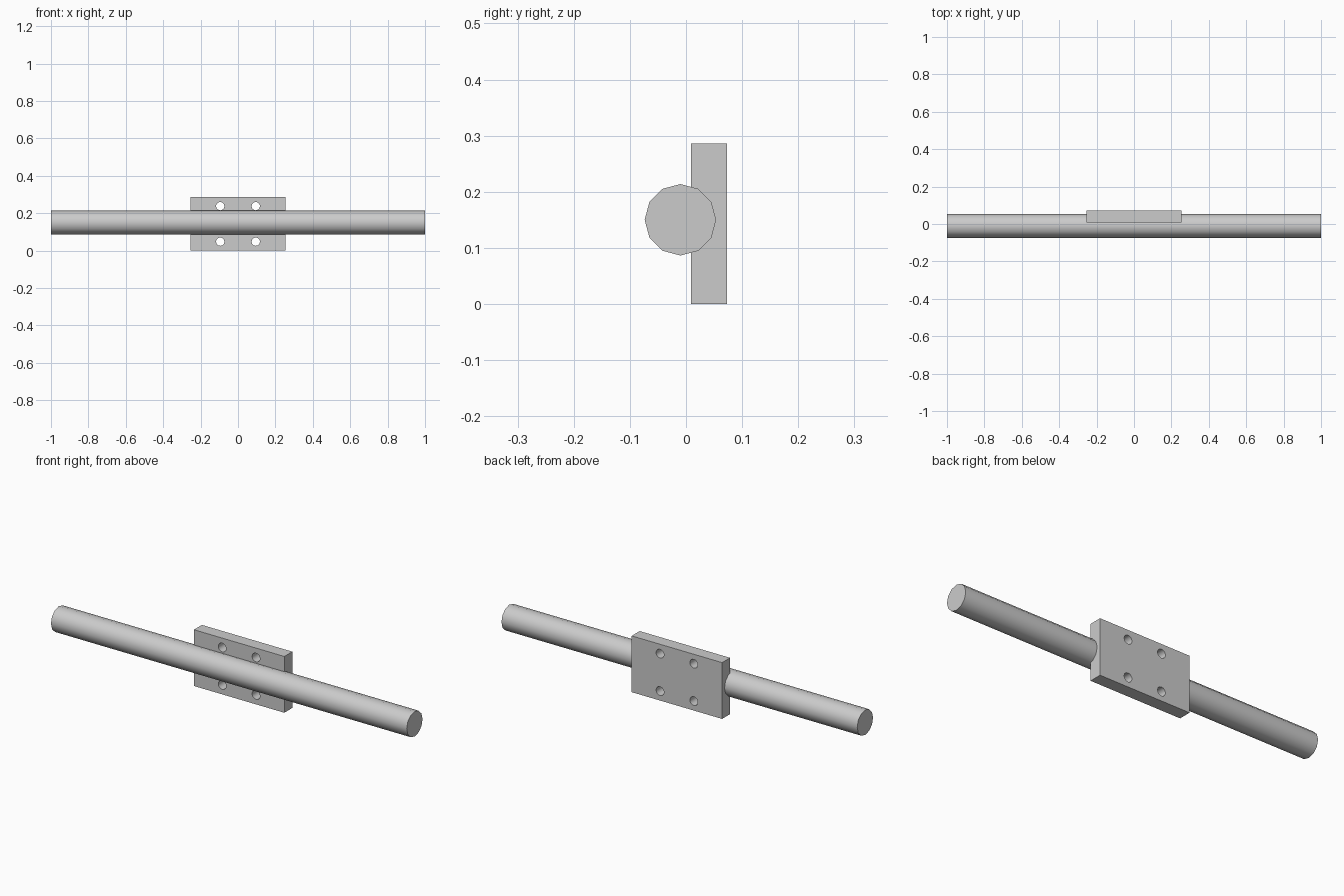
import bpy
import math

cube = bpy.data.objects.get("Cube")
if cube:
    bpy.data.objects.remove(cube, do_unlink=True)

# Single grey finish
grey = bpy.data.materials.new("plain grey")
grey.use_nodes = True
colour = (0.6, 0.6, 0.6, 1)
grey.diffuse_color = colour
grey.node_tree.nodes["Principled BSDF"].inputs["Base Color"].default_value = colour


def rod(name, radius, depth, sides, location, rotation):
    bpy.ops.mesh.primitive_cylinder_add(vertices=sides, radius=radius, depth=depth,
                                        location=location, rotation=rotation)
    obj = bpy.context.object
    obj.name = name
    obj.data.materials.append(grey)
    bpy.ops.object.shade_smooth_by_angle(angle=math.radians(40))
    return obj


# Long horizontal bar
rod("bar", 0.0637, 2, 12, (0, -0.01, 0.15), (0, math.pi / 2, 0))

# Mounting plate behind the bar
bpy.ops.mesh.primitive_cube_add(size=1, location=(0, 0.041, 0.143))
plate = bpy.context.object
plate.name = "mounting_plate"
plate.scale = (0.508, 0.064, 0.286)
bpy.ops.object.transform_apply(location=False, rotation=False, scale=True)
plate.data.materials.append(grey)

# Four screw holes through the plate
for x in (-0.095, 0.095):
    for z in (0.048, 0.238):
        cutter = rod("hole_cutter", 0.022, 0.2, 24, (x, 0.041, z), (math.pi / 2, 0, 0))
        cutter.hide_render = True
        cutter.hide_set(True)
        cut = plate.modifiers.new("screw hole", "BOOLEAN")
        cut.operation = "DIFFERENCE"
        cut.solver = "EXACT"
        cut.object = cutter

# Keep the plate corners crisp while the hole walls stay smooth
bpy.ops.object.select_all(action="DESELECT")
plate.select_set(True)
bpy.context.view_layer.objects.active = plate
for modifier in list(plate.modifiers):
    bpy.ops.object.modifier_apply(modifier=modifier.name)
bpy.ops.object.shade_smooth_by_angle(angle=math.radians(40))
